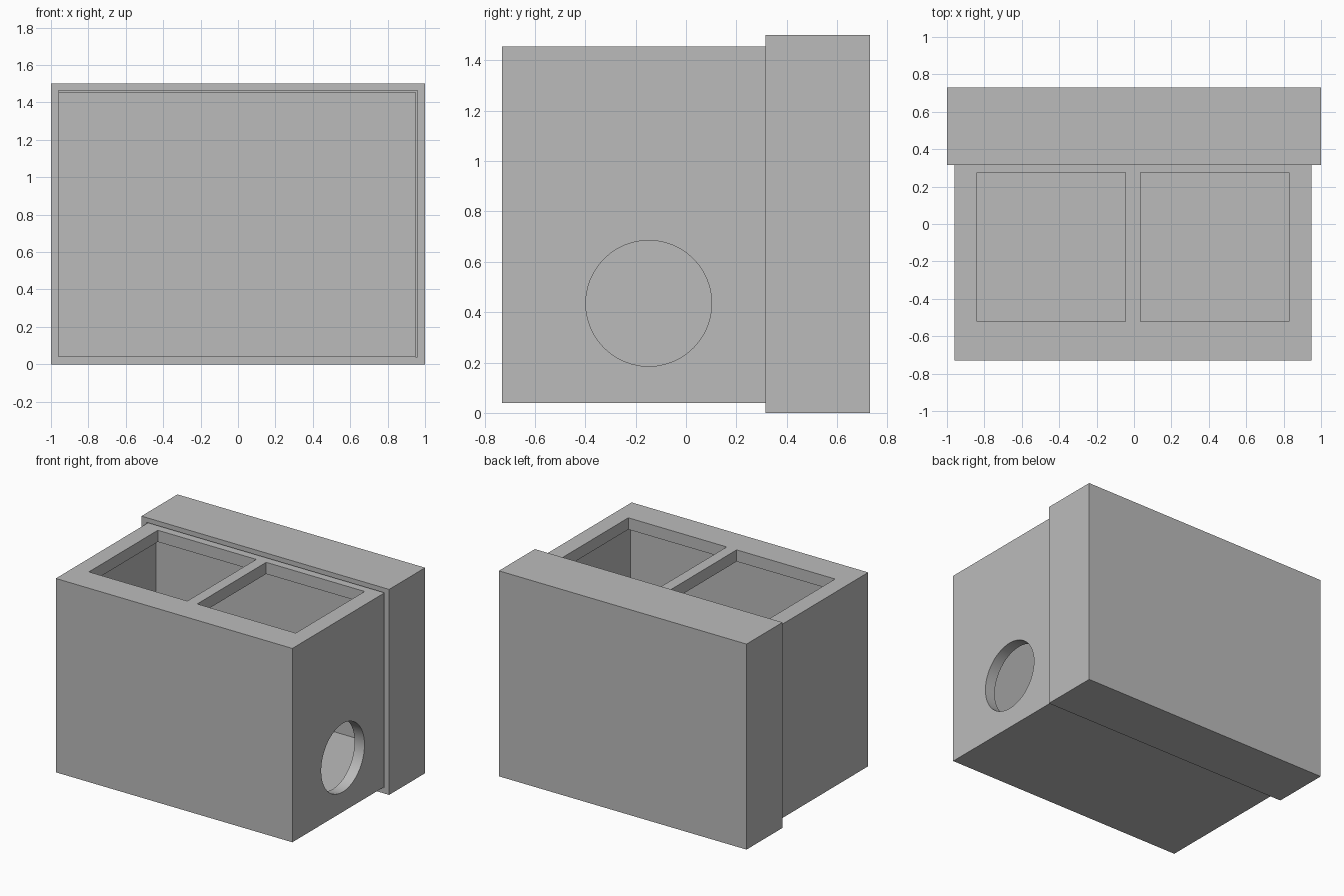
import bpy, bmesh, math
from mathutils import Matrix

if "Cube" in bpy.data.objects:
    bpy.data.objects.remove(bpy.data.objects["Cube"], do_unlink=True)

grey = bpy.data.materials.new("plain_grey")
grey.use_nodes = True
GREY = (0.5, 0.5, 0.5, 1)
grey.diffuse_color = GREY
grey.node_tree.nodes["Principled BSDF"].inputs["Base Color"].default_value = GREY


def make(name, bm):
    bmesh.ops.recalc_face_normals(bm, faces=bm.faces)
    mesh = bpy.data.meshes.new(name)
    bm.to_mesh(mesh)
    bm.free()
    mesh.materials.append(grey)
    obj = bpy.data.objects.new(name, mesh)
    bpy.context.collection.objects.link(obj)
    return obj


def extrude_profile(name, x0, x1, profile):
    """Extrude a (y, z) outline along x."""
    bm = bmesh.new()
    face = bm.faces.new([bm.verts.new((x0, y, z)) for y, z in profile])
    out = bmesh.ops.extrude_face_region(bm, geom=[face])["geom"]
    verts = [v for v in out if isinstance(v, bmesh.types.BMVert)]
    bmesh.ops.translate(bm, vec=(x1 - x0, 0, 0), verts=verts)
    return make(name, bm)


def block(name, x0, x1, y0, y1, z0, z1):
    return extrude_profile(name, x0, x1, [(y0, z0), (y1, z0), (y1, z1), (y0, z1)])


def cut(obj, cutter):
    mod = obj.modifiers.new("cut", 'BOOLEAN')
    mod.operation, mod.solver, mod.object = 'DIFFERENCE', 'EXACT', cutter
    activate(obj)
    bpy.ops.object.modifier_apply(modifier=mod.name)
    bpy.data.objects.remove(cutter, do_unlink=True)


def activate(obj):
    bpy.ops.object.select_all(action='DESELECT')
    obj.select_set(True)
    bpy.context.view_layer.objects.active = obj


# Rear sleeve, open towards the front
sleeve = block("rear_sleeve", -1, 1, 0.315, 0.73, 0, 1.5)
cut(sleeve, block("sleeve_recess", -0.96, 0.96, 0.2, 0.69, 0.04, 1.465))

# Main box that slides into the sleeve
box = block("main_box", -0.96, 0.95, -0.73, 0.685, 0.04, 1.455)

# Inner chamber, deeper at the bottom than under the top openings
cut(box, extrude_profile("chamber", -0.88, 0.87, [
    (-0.6, 0.18), (0.6, 0.18), (0.6, 0.9), (0.31, 0.9), (0.31, 1.37), (-0.6, 1.37)]))

# Two square openings in the top
for x0 in (-0.84, 0.035):
    cut(box, block("top_opening", x0, x0 + 0.795, -0.52, 0.275, 1.25, 1.6))

# Round opening in the left side
bm = bmesh.new()
bmesh.ops.create_cone(bm, cap_ends=True, segments=48, radius1=0.25, radius2=0.25, depth=0.4,
                      matrix=Matrix.Translation((0.95, -0.148, 0.435))
                      @ Matrix.Rotation(math.pi / 2, 4, 'Y'))
cut(box, make("side_opening", bm))

for obj in (sleeve, box):
    activate(obj)
    bpy.ops.object.shade_smooth_by_angle(angle=math.radians(30))
